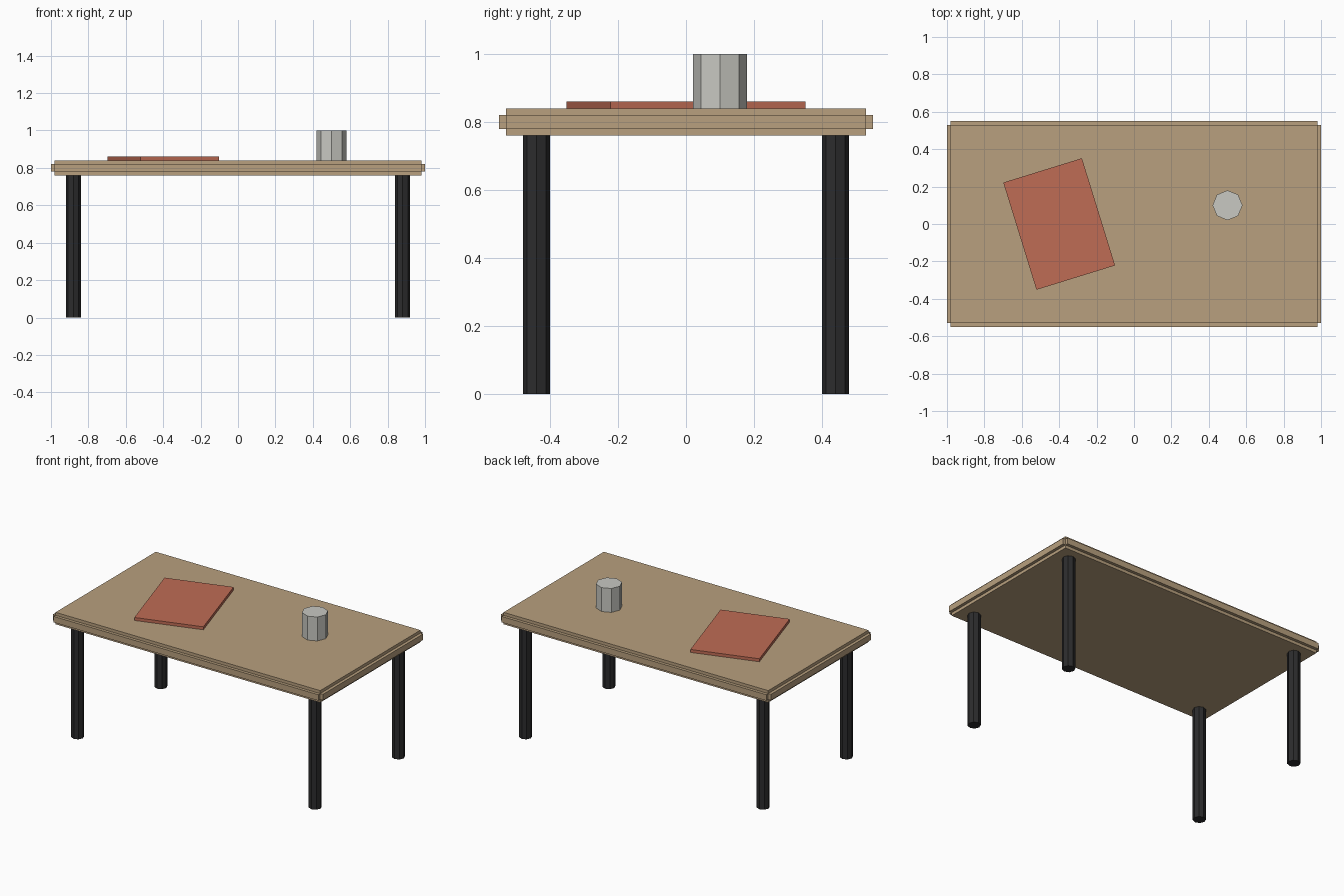
import bpy
import math

if "Cube" in bpy.data.objects:
    bpy.data.objects.remove(bpy.data.objects["Cube"])


def material(name, rgb):
    m = bpy.data.materials.new(name)
    m.diffuse_color = (*rgb, 1.0)
    m.use_nodes = True
    m.node_tree.nodes["Principled BSDF"].inputs["Base Color"].default_value = m.diffuse_color
    return m


wood = material("light_wood", (0.48, 0.35, 0.21))
black = material("black_metal", (0.025, 0.025, 0.026))
red = material("red_cover", (0.52, 0.15, 0.09))
grey = material("pale_grey", (0.58, 0.58, 0.54))


def box(name, centre, size, mat, turn=0.0):
    bpy.ops.mesh.primitive_cube_add(size=1, location=centre, rotation=(0, 0, turn))
    ob = bpy.context.object
    ob.name = name
    ob.scale = size
    ob.data.materials.append(mat)
    return ob


def octagon_post(name, x, y, z0, z1, radius, mat):
    bpy.ops.mesh.primitive_cylinder_add(vertices=8, radius=radius, depth=z1 - z0,
                                        location=(x, y, (z0 + z1) / 2))
    ob = bpy.context.object
    ob.name = name
    # Corners lie on the x and y axes
    ob.data.materials.append(mat)
    return ob


# Table top slab
box("table_top", (0, 0, 0.80), (1.96, 1.06, 0.08), wood)

# Thin edge strips around the slab, open at the corners
for s, side in ((-1, "front"), (1, "back")):
    box(side + "_edge_strip", (0, s * 0.53, 0.80), (1.96, 0.04, 0.04), wood)
for s, side in ((-1, "left"), (1, "right")):
    box(side + "_edge_strip", (s * 0.98, 0, 0.80), (0.04, 1.06, 0.04), wood)

# Four legs
for sx, side in ((-1, "left"), (1, "right")):
    for sy, end in ((-1, "front"), (1, "back")):
        octagon_post(f"{end}_{side}_leg", sx * 0.88, sy * 0.44, 0, 0.76, 0.04, black)

# Book and cup on the table
box("book", (-0.40, 0, 0.85), (0.44, 0.60, 0.02), red, 0.3)
octagon_post("cup", 0.50, 0.10, 0.84, 1.0, 0.08, grey)
